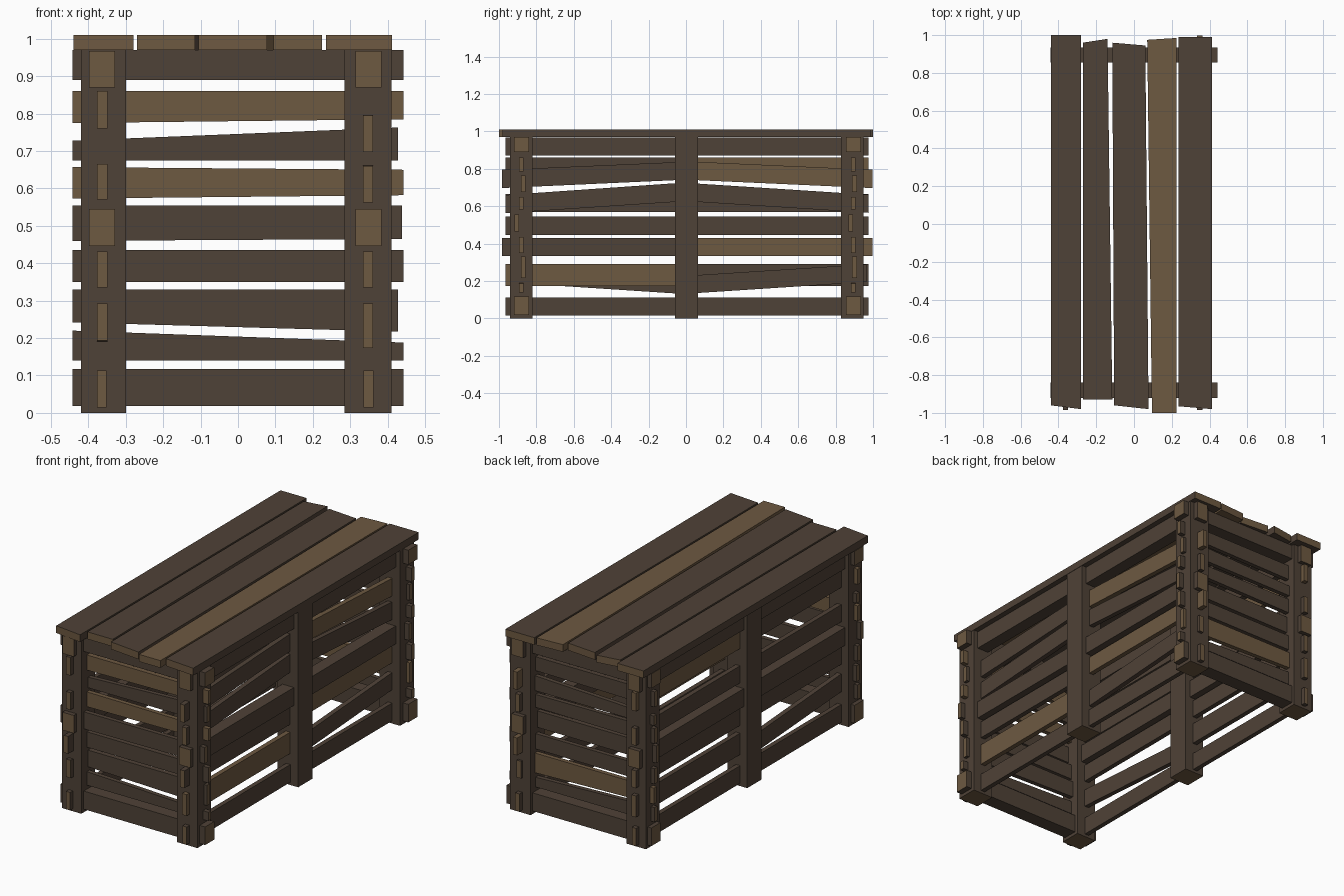
import bpy, bmesh


def material(name, col):
    m = bpy.data.materials.new(name)
    m.diffuse_color = (*col, 1)
    return m


DARK = material("dark_wood", (0.078, 0.054, 0.038))
LIGHT = material("light_wood", (0.155, 0.100, 0.053))


def board(name, corners, w0, w1, axis, light=False):
    """Extrude a four-sided outline (start lo, start hi, end hi, end lo) from w0 to w1.
    axis is the thickness direction; the two end-grain faces are light wood."""
    place = {'x': lambda u, v, w: (w, u, v),
             'y': lambda u, v, w: (u, w, v),
             'z': lambda u, v, w: (v, u, w)}[axis]
    bm = bmesh.new()
    a = [bm.verts.new(place(u, v, w0)) for u, v in corners]
    b = [bm.verts.new(place(u, v, w1)) for u, v in corners]
    bm.faces.new(a)
    bm.faces.new(b[::-1])
    for i in range(4):
        j = (i + 1) % 4
        f = bm.faces.new((a[i], b[i], b[j], a[j]))
        f.material_index = 1 if i in (0, 2) else 0
    bmesh.ops.recalc_face_normals(bm, faces=bm.faces)
    me = bpy.data.meshes.new(name)
    bm.to_mesh(me)
    bm.free()
    me.materials.append(LIGHT if light else DARK)
    me.materials.append(LIGHT)
    ob = bpy.data.objects.new(name, me)
    bpy.context.collection.objects.link(ob)
    return ob


def slat(name, u0, u1, s, e, w0, w1, axis, light=False):
    """Board from u0 to u1 with a (low, high) pair at each end."""
    board(name, [(u0, s[0]), (u0, s[1]), (u1, e[1]), (u1, e[0])], w0, w1, axis, light)


# Posts: four corners and two in the middle of the long sides
for x0, x1, side in ((-0.42, -0.30, "left"), (0.285, 0.41, "right")):
    for y0, y1, pos in ((-0.94, -0.82, "front"), (-0.06, 0.065, "middle"), (0.83, 0.95, "back")):
        board(f"{pos}_{side}_post", [(x0, 0), (x1, 0), (x1, 0.97), (x0, 0.97)][1:] + [(x0, 0)],
              y0, y1, 'y')
        # end grain is on the top and bottom of posts
        me = bpy.data.objects[f"{pos}_{side}_post"].data
        for p in me.polygons:
            p.material_index = 1 if abs(p.normal.z) > 0.5 else 0

# Tabletop planks: y start corners, y end corners, x at both ends
top = [
    (((-0.96, -0.44), (-0.98, -0.28)), ((1.0, -0.28), (1.0, -0.44)), False),
    (((-0.93, -0.27), (-0.93, -0.115)), ((0.98, -0.14), (0.96, -0.27)), False),
    (((-0.96, -0.105), (-0.98, 0.077)), ((0.945, 0.06), (0.96, -0.115)), False),
    (((-1.0, 0.095), (-1.0, 0.225)), ((0.985, 0.225), (0.975, 0.07)), True),
    (((-0.965, 0.235), (-0.98, 0.412)), ((0.99, 0.412), (0.99, 0.235)), False),
]
for i, (s, e, light) in enumerate(top):
    board(f"top_plank_{i + 1}", [*s, *e], 0.97, 1.01, 'z', light)

# End slats (front and back): left z pair, right z pair, y offset, half thickness, x end, light front, light back
ends = [
    ((0.89, 0.97), (0.89, 0.97), 0.0, 0.04, 0.443, 0, 0),
    ((0.775, 0.86), (0.785, 0.86), 0.0, 0.0125, 0.443, 1, 0),
    ((0.675, 0.728), (0.675, 0.763), 0.01, 0.0125, 0.428, 0, 0),
    ((0.573, 0.657), (0.582, 0.65), 0.0, 0.0125, 0.443, 1, 0),
    ((0.46, 0.555), (0.465, 0.555), -0.025, 0.0125, 0.438, 0, 0),
    ((0.35, 0.435), (0.35, 0.435), 0.0, 0.0125, 0.443, 0, 0),
    ((0.242, 0.33), (0.217, 0.33), 0.01, 0.0125, 0.428, 0, 1),
    ((0.14, 0.22), (0.14, 0.188), 0.0, 0.0125, 0.443, 0, 0),
    ((0.018, 0.118), (0.018, 0.118), 0.0, 0.04, 0.443, 0, 0),
]
for i, (l, r, off, h, xe, lf, lb) in enumerate(ends):
    y = -0.88 + off
    slat(f"front_slat_{i + 1}", -0.443, xe, l, r, y - h, y + h, 'y', lf)
    y = 0.895 + off * 0.6
    slat(f"back_slat_{i + 1}", -0.443, xe, l, r, y - h, y + h, 'y', lb)

# Long side beams running the full length
for side, xc in (("left", -0.364), ("right", 0.349)):
    for part, z0, z1, h in (("top", 0.87, 0.968, 0.035), ("middle", 0.446, 0.545, 0.035),
                            ("bottom", 0.015, 0.113, 0.013)):
        slat(f"{side}_{part}_beam", -0.965, 0.975, (z0, z1), (z0, z1), xc - h, xc + h, 'x')

# Half-length side slats: y start, y end, z pairs, light
right = [
    (-0.985, 0, (0.697, 0.795), (0.742, 0.838), 0),
    (0, 0.997, (0.742, 0.84), (0.697, 0.795), 1),
    (-0.965, 0, (0.563, 0.66), (0.627, 0.727), 0),
    (0, 0.975, (0.627, 0.725), (0.565, 0.662), 0),
    (-0.985, 0, (0.335, 0.431), (0.335, 0.431), 0),
    (0, 0.997, (0.335, 0.431), (0.335, 0.431), 1),
    (-0.965, 0, (0.174, 0.292), (0.174, 0.292), 1),
    (0, 0.965, (0.132, 0.228), (0.195, 0.29), 0),
]
left = [
    (-0.965, 0, (0.76, 0.86), (0.76, 0.86), 0),
    (0, 0.975, (0.76, 0.86), (0.76, 0.86), 1),
    (-0.965, 0, (0.57, 0.665), (0.57, 0.665), 0),
    (0, 0.975, (0.57, 0.665), (0.57, 0.665), 0),
    (-0.985, 0, (0.335, 0.431), (0.335, 0.431), 0),
    (0, 0.975, (0.335, 0.431), (0.335, 0.431), 0),
    (-0.965, 0, (0.193, 0.292), (0.13, 0.228), 0),
    (0, 0.975, (0.174, 0.292), (0.174, 0.292), 0),
]
for side, rows, xc in (("right", right, 0.348), ("left", left, -0.363)):
    for i, (y0, y1, s, e, light) in enumerate(rows):
        slat(f"{side}_side_slat_{i + 1}", y0, y1, s, e, xc - 0.0135, xc + 0.0135, 'x', light)
